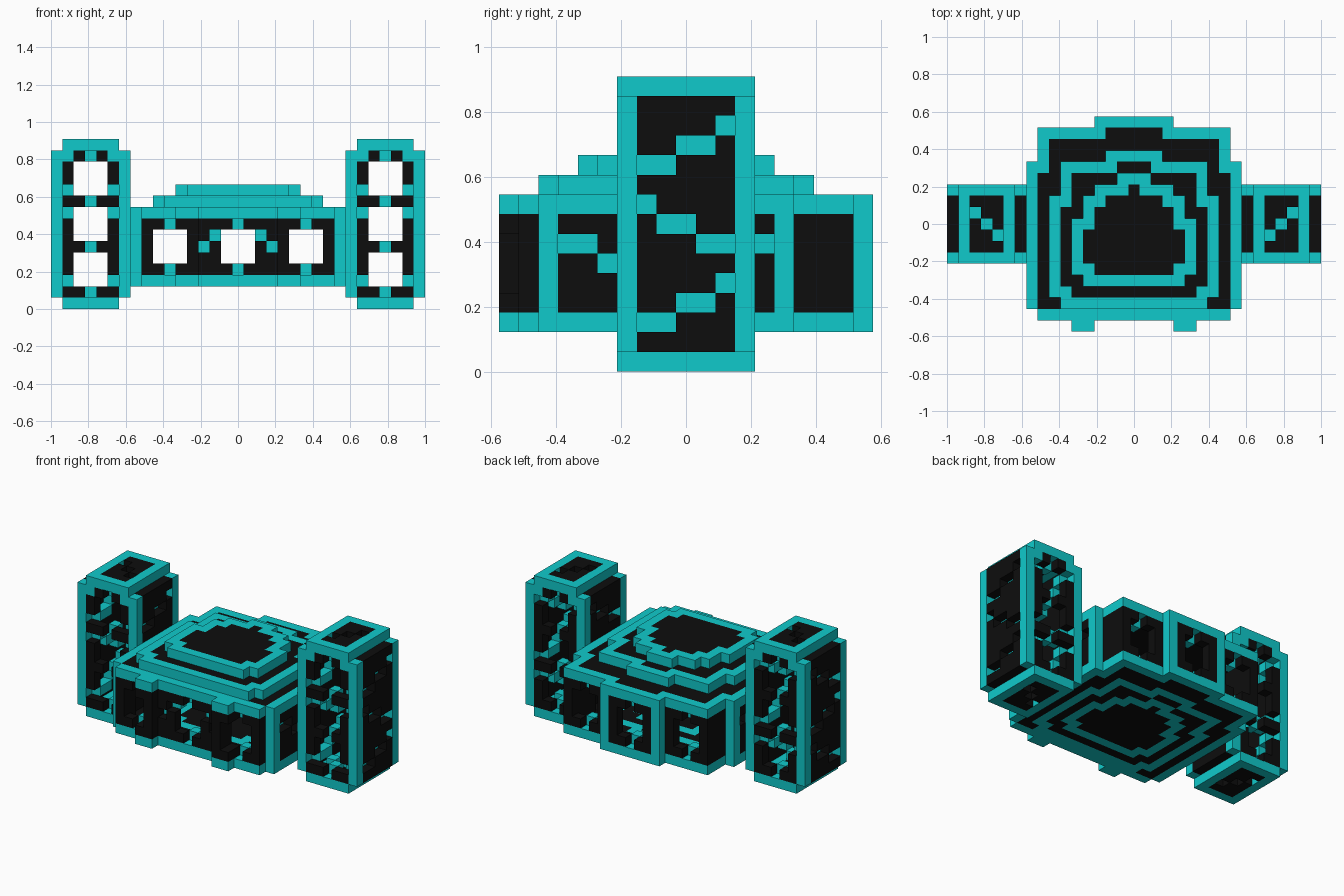
import bpy

UNIT = 2 / 33
TEAL, BLACK = 0, 1

cube = bpy.data.objects.get("Cube")
if cube:
    bpy.data.objects.remove(cube)


def make_material(name, colour):
    mat = bpy.data.materials.new(name)
    mat.use_nodes = True
    mat.diffuse_color = colour
    bsdf = next(n for n in mat.node_tree.nodes if n.type == "BSDF_PRINCIPLED")
    bsdf.inputs["Base Color"].default_value = colour
    return mat


MATERIALS = [make_material("teal", (0.005, 0.59, 0.6, 1)),
             make_material("black", (0.004, 0.004, 0.004, 1))]


def fill(part, xs, ys, zs, colour):
    """Fill a block of cells; each range includes both ends."""
    for x in range(xs[0], xs[1] + 1):
        for y in range(ys[0], ys[1] + 1):
            for z in range(zs[0], zs[1] + 1):
                part[x, y, z] = colour


def inlay(part, cell, inward):
    """Open a hole in the shell and set a teal block just behind it."""
    part.pop(cell, None)
    part[tuple(c + d for c, d in zip(cell, inward))] = TEAL


def plan(*rects):
    return {(x, y) for x0, x1, y0, y1 in rects
            for x in range(x0, x1 + 1) for y in range(y0, y1 + 1)}


def rim(area):
    return {(x, y) for x, y in area
            if any((x + i, y + j) not in area for i in (-1, 0, 1) for j in (-1, 0, 1))}


def mirrored(part):
    return {(32 - x, y, z): c for (x, y, z), c in part.items()}


def build(name, part):
    """Turn cells into a mesh of their exposed faces."""
    verts, faces, colours = {}, [], []
    for cell, colour in part.items():
        for axis in range(3):
            for side in (0, 1):
                near = list(cell)
                near[axis] += 2 * side - 1
                if tuple(near) in part:
                    continue
                face = []
                for a, b in ((0, 0), (1, 0), (1, 1), (0, 1)):
                    p = list(cell)
                    p[axis] += side
                    p[(axis + 1) % 3] += a
                    p[(axis + 2) % 3] += b
                    face.append(verts.setdefault(tuple(p), len(verts)))
                faces.append(face if side else face[::-1])
                colours.append(colour)
    mesh = bpy.data.meshes.new(name)
    points = [((x - 16.5) * UNIT, (y - 9.5) * UNIT, z * UNIT) for x, y, z in verts]
    mesh.from_pydata(points, [], faces)
    for mat in MATERIALS:
        mesh.materials.append(mat)
    mesh.polygons.foreach_set("material_index", colours)
    mesh.update()
    bpy.context.collection.objects.link(bpy.data.objects.new(name, mesh))


# Stepped outlines of the hull and its two roof tiers
hull_plan = plan((7, 25, 2, 14), (8, 24, 1, 17), (13, 19, 18, 18),
                 (11, 12, 0, 0), (20, 21, 0, 0))
lower_plan = plan((10, 22, 2, 14), (9, 23, 3, 11), (14, 18, 15, 15))
upper_plan = plan((12, 20, 4, 11), (11, 21, 5, 9), (13, 19, 12, 12), (15, 17, 13, 13))
hull_rim = rim(hull_plan)
deck_rim = hull_rim - {(8, 2), (24, 2)}
lower_rim, upper_rim = rim(lower_plan), rim(upper_plan)

# Hull: floor with inlaid rings, deck, walls and corner posts
hull = {}
for x, y in hull_plan:
    hull[x, y, 2] = TEAL if (x, y) in deck_rim | lower_rim | upper_rim else BLACK
    hull[x, y, 8] = TEAL if (x, y) in deck_rim else BLACK
posts = {(x, y) for x, y in ((7, 2), (7, 14), (13, 18))}
posts |= {(32 - x, y) for x, y in posts}
for x, y in hull_rim:
    for z in range(3, 8):
        hull[x, y, z] = TEAL if (x, y) in posts else BLACK

# Windows through the front and back walls, with teal pegs above and below
for centre in (10, 16, 22):
    for x in range(centre - 1, centre + 2):
        for y in (0, 1, 17, 18):
            for z in (4, 5, 6):
                hull.pop((x, y, z), None)
    back = 18 if centre == 16 else 17
    for z in (3, 7):
        inlay(hull, (centre, 1, z), (0, 1, 0))
        inlay(hull, (centre, back, z), (0, -1, 0))

# Stepped inlays on the front and side walls
for x, z in ((13, 5), (14, 6)):
    for mx in (x, 32 - x):
        inlay(hull, (mx, 1, z), (0, 1, 0))
for y, z in ((3, 6), (4, 6), (5, 5), (13, 6)):
    inlay(hull, (7, y, z), (1, 0, 0))
    inlay(hull, (25, y, z), (-1, 0, 0))
build("hull", hull)

# Roof tiers
for name, area, edge, z in (("lower_roof_tier", lower_plan, lower_rim, 9),
                            ("upper_roof_tier", upper_plan, upper_rim, 10)):
    build(name, {(x, y, z): TEAL if (x, y) in edge else BLACK for x, y in area})

# Side tower: black shell, teal posts and framed end caps
tower = {}
for x in (0, 6):
    fill(tower, (x, x), (6, 12), (1, 13), TEAL)
    fill(tower, (x, x), (7, 11), (1, 13), BLACK)
for y in (6, 12):
    fill(tower, (1, 5), (y, y), (1, 13), BLACK)
    tower[1, y, 13] = tower[5, y, 13] = TEAL
    for base in (2, 6, 10):
        for x in (2, 3, 4):
            for z in range(base, base + 3):
                tower.pop((x, y, z), None)
for z in (0, 14):
    fill(tower, (1, 5), (6, 12), (z, z), TEAL)
    fill(tower, (2, 4), (7, 11), (z, z), BLACK)
    for x in (2, 3, 4):
        inlay(tower, (x, 12 - x, z), (0, 0, 1 if z == 0 else -1))

# Pegs between the tower windows
for z in (1, 5, 9, 13):
    inlay(tower, (3, 6, z), (0, 1, 0))
    inlay(tower, (3, 12, z), (0, -1, 0))

# Zigzag inlay climbing the tower sides
rise = ((7, 0), (8, 0), (9, 1), (10, 1), (11, 2))
zigzag = [(y, z + base) for base in (2, 10) for y, z in rise]
zigzag += [(18 - y, z + 6) for y, z in rise]
for y, z in zigzag:
    inlay(tower, (0, y, z), (1, 0, 0))
    inlay(tower, (6, y, z), (-1, 0, 0))
    if y in (7, 11):
        for x in (1, 5):
            tower.pop((x, 6 if y == 7 else 12, z), None)

build("right_tower", tower)
build("left_tower", mirrored(tower))
